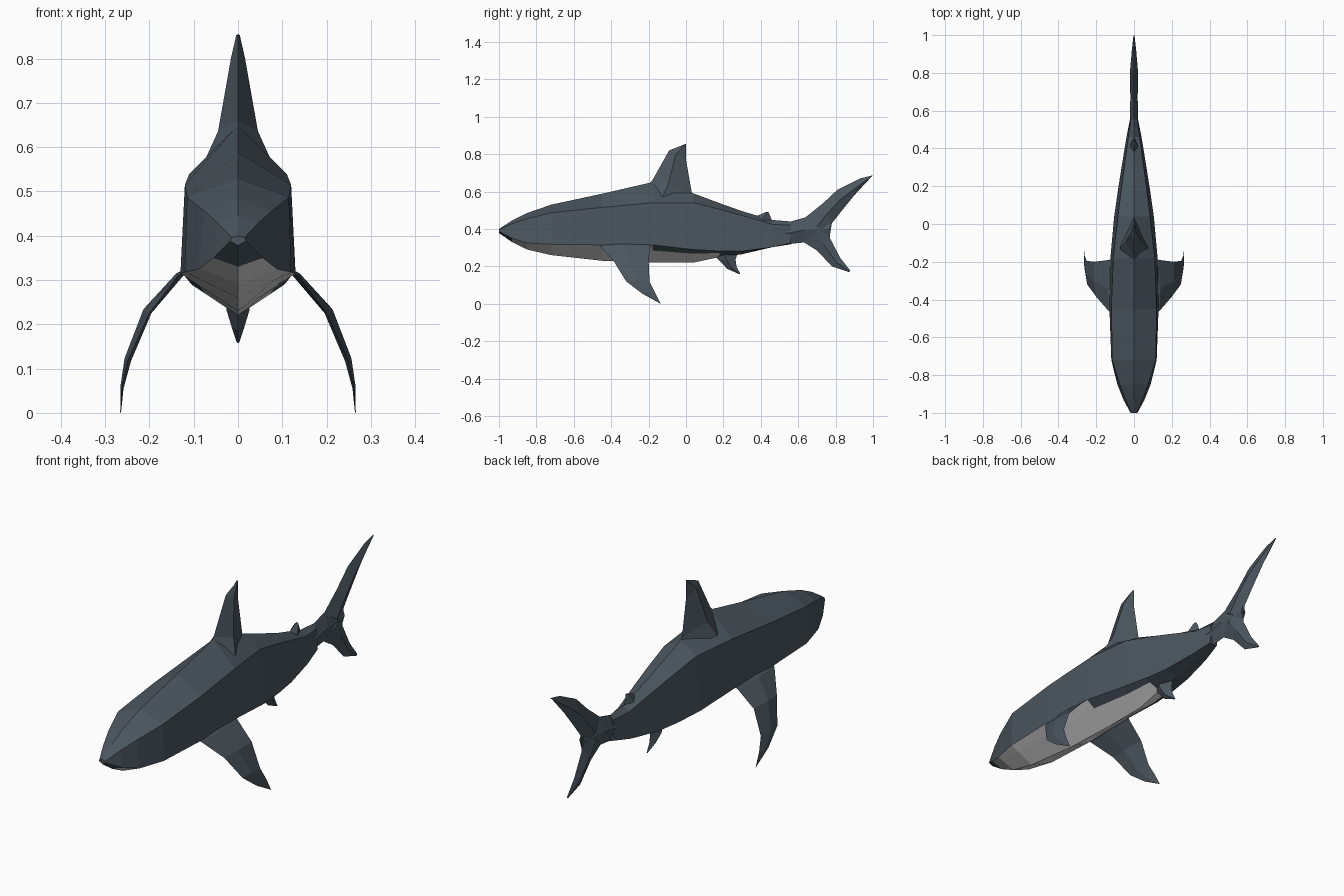
import bpy, bmesh
from mathutils import Vector


def material(name, rgb):
    m = bpy.data.materials.new(name)
    m.diffuse_color = (*rgb, 1)
    return m


SLATE = material("slate_skin", (0.07, 0.093, 0.113))
BELLY = material("pale_belly", (0.74, 0.74, 0.74))


def loft(name, rings, rule=None):
    """Skin closed rings of equal length; rule(i, j) gives the material index."""
    bm = bmesh.new()
    vs = [[bm.verts.new(p) for p in r] for r in rings]
    n = len(rings[0])
    for i in range(len(rings) - 1):
        for j in range(n):
            k = (j + 1) % n
            f = bm.faces.new((vs[i][j], vs[i][k], vs[i + 1][k], vs[i + 1][j]))
            f.material_index = rule(i, j) if rule else 0
    bm.faces.new(vs[0])
    bm.faces.new(vs[-1])
    bmesh.ops.recalc_face_normals(bm, faces=bm.faces)
    me = bpy.data.meshes.new(name)
    bm.to_mesh(me)
    bm.free()
    me.materials.append(SLATE)
    me.materials.append(BELLY)
    ob = bpy.data.objects.new(name, me)
    bpy.context.collection.objects.link(ob)
    return ob


def fin(name, sections, side=(1, 0, 0), ridge=0.45):
    """Diamond-section fin: each section is (leading point, trailing point, half thickness)."""
    rings = []
    for a, b, t in sections:
        a, b, s = Vector(a), Vector(b), Vector(side).normalized() * t
        m = a.lerp(b, ridge)
        rings.append((a, m + s, b, m - s))
    return loft(name, rings)


def flat_fin(name, sections, ridge=0.45):
    """Fin lying in the centre plane, given as (y, z, y, z, half thickness)."""
    return fin(name, [((0, a, b), (0, c, d), t) for a, b, c, d, t in sections], ridge=ridge)


# Body: y, top z, shoulder x, shoulder z, lower edge x, lower edge z, keel z
stations = [
    (-1.00, .400, .015, .396, .018, .388, .378),
    (-.93, .445, .045, .428, .056, .350, .330),
    (-.85, .485, .075, .455, .088, .325, .290),
    (-.72, .530, .115, .487, .120, .318, .260),
    (-.45, .588, .120, .515, .130, .315, .230),
    (-.18, .650, .110, .540, .125, .315, .220),
    (.04, .590, .085, .540, .105, .290, .220),
    (.18, .538, .068, .505, .085, .282, .250),
    (.30, .495, .052, .472, .066, .282, .265),
    (.46, .448, .030, .425, .040, .302, .303),
    (.56, .440, .016, .420, .020, .325, .318),
]
rings = []
for y, top, sx, sz, lx, lz, k in stations:
    mx, mz = lx * .68, lz + (k - lz) * .32
    rings.append([(0, y, top), (sx, y, sz), (lx, y, lz), (mx, y, mz),
                  (0, y, k), (-mx, y, mz), (-lx, y, lz), (-sx, y, sz)])


def belly_rule(i, j):
    # Pale underside; its outer strips turn dark behind the pectoral fins
    inner, outer = j in (3, 4), j in (2, 5)
    return int((inner and 1 <= i <= 6) or (outer and 1 <= i <= 4))


loft("body", rings, belly_rule)

# Fins on the centre line
flat_fin("dorsal_fin", [(-.25, .59, .06, .54, .075), (-.18, .66, .03, .60, .045),
                        (-.09, .82, .0, .77, .016), (-.01, .852, .0, .855, .004)], .4)
flat_fin("second_dorsal_fin", [(.35, .44, .48, .42, .022), (.375, .467, .46, .445, .02),
                               (.42, .488, .445, .482, .01), (.435, .492, .44, .49, .003)])
flat_fin("anal_fin", [(.13, .28, .28, .29, .028), (.18, .23, .265, .235, .026),
                      (.22, .187, .27, .20, .014), (.285, .158, .29, .161, .003)])

# Tail
flat_fin("tail_root", [(.50, .43, .50, .315, .024), (.56, .44, .56, .32, .022),
                       (.64, .462, .63, .328, .021), (.77, .44, .77, .36, .012)], .5)
flat_fin("tail_upper_lobe", [(.63, .455, .77, .37, .022), (.73, .535, .78, .43, .022),
                             (.81, .61, .835, .50, .02), (.93, .67, .90, .58, .012),
                             (1.0, .687, .99, .678, .003)], .5)
flat_fin("tail_lower_lobe", [(.62, .335, .77, .43, .021), (.70, .285, .77, .35, .018),
                             (.78, .20, .825, .245, .01), (.87, .17, .88, .175, .003)], .5)

# Pectoral fins, mirrored left and right
for s, label in ((1, "left"), (-1, "right")):
    secs = [((.115, -.47, .322), (.115, -.18, .322), .006),
            ((.135, -.46, .31), (.13, -.19, .312), .008),
            ((.20, -.385, .225), (.21, -.20, .235), .010),
            ((.248, -.32, .12), (.25, -.195, .12), .008),
            ((.262, -.235, .055), (.262, -.165, .06), .004),
            ((.265, -.14, .002), (.265, -.135, 0), .001)]
    secs = [((s * a[0], *a[1:]), (s * b[0], *b[1:]), t) for a, b, t in secs]
    fin(label + "_pectoral_fin", secs, side=(s * .9, 0, .45))
